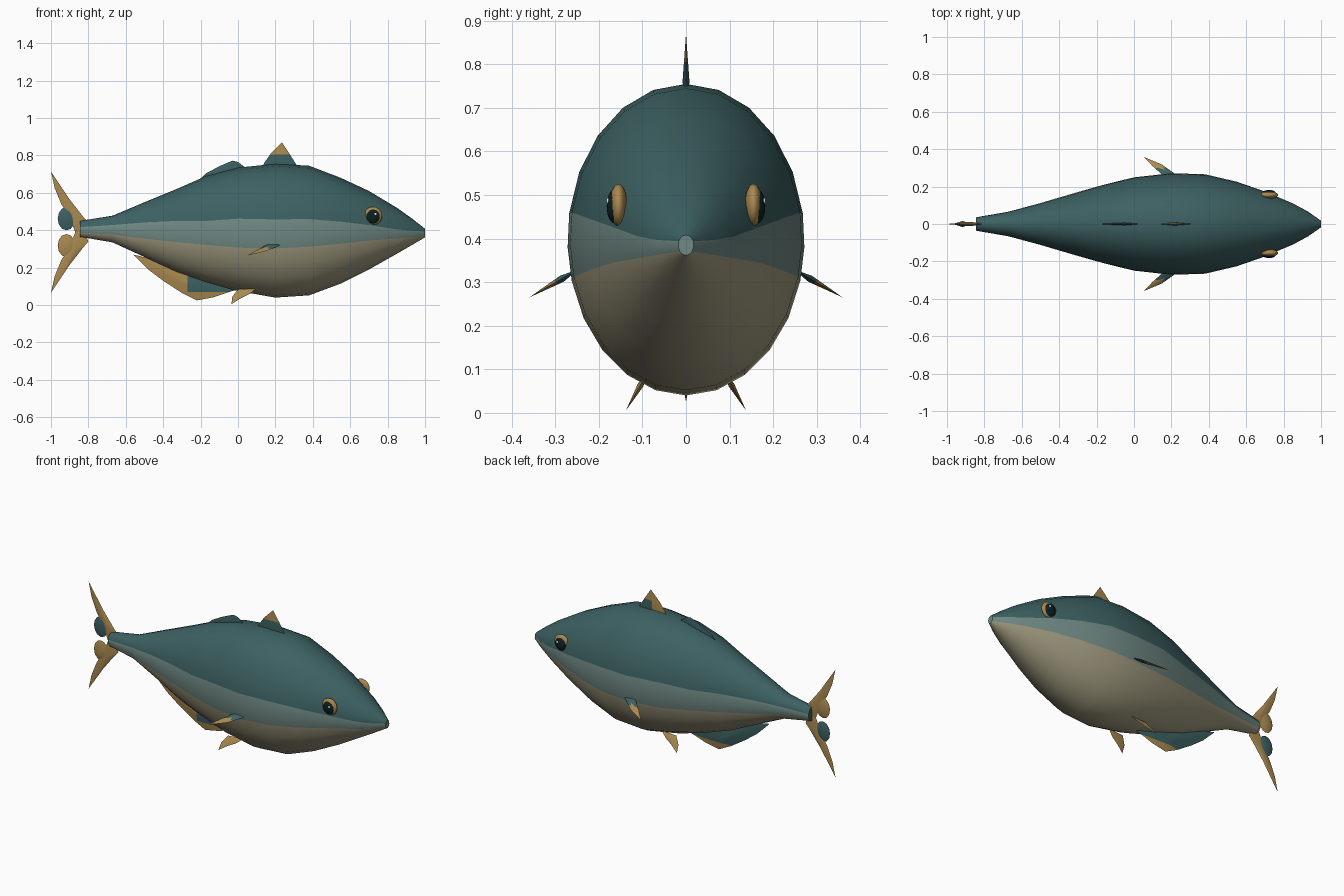
import bpy, bmesh, math
from mathutils import Vector

cube = bpy.data.objects.get("Cube")
if cube:
    bpy.data.objects.remove(cube)


def material(name, rgb):
    m = bpy.data.materials.new(name)
    m.use_nodes = True
    color = (*rgb, 1)
    m.diffuse_color = color
    bsdf = m.node_tree.nodes["Principled BSDF"]
    bsdf.inputs["Base Color"].default_value = color
    bsdf.inputs["Roughness"].default_value = 0.8
    return m


TEAL = material("deep teal", (0.046, 0.118, 0.122))
GREY = material("grey teal", (0.16, 0.25, 0.23))
BELLY = material("pale belly", (0.35, 0.32, 0.21))
GOLD = material("fin gold", (0.40, 0.25, 0.08))
DARK = material("pupil dark", (0.004, 0.014, 0.016))
WHITE = material("eye glint", (0.8, 0.8, 0.75))


def finish(bm, name, mats, sharp=40):
    bmesh.ops.recalc_face_normals(bm, faces=bm.faces)
    mesh = bpy.data.meshes.new(name)
    bm.to_mesh(mesh)
    bm.free()
    for m in mats:
        mesh.materials.append(m)
    ob = bpy.data.objects.new(name, mesh)
    bpy.context.collection.objects.link(ob)
    bpy.context.view_layer.objects.active = ob
    for o in bpy.context.selected_objects:
        o.select_set(False)
    ob.select_set(True)
    bpy.ops.object.shade_smooth_by_angle(angle=math.radians(sharp))
    return ob


# Body: elliptical rings whose vertices follow the colour boundaries
# station: x, top, bottom, half width, upper band edge, lower band edge
STATIONS = [
    (-0.845, 0.45, 0.365, 0.036, 0.417, 0.387),
    (-0.67, 0.478, 0.335, 0.066, 0.428, 0.378),
    (-0.5, 0.55, 0.257, 0.112, 0.442, 0.355),
    (-0.33, 0.62, 0.178, 0.162, 0.450, 0.337),
    (-0.17, 0.69, 0.122, 0.208, 0.450, 0.322),
    (0, 0.735, 0.075, 0.25, 0.462, 0.307),
    (0.2, 0.755, 0.04, 0.272, 0.458, 0.303),
    (0.38, 0.745, 0.052, 0.266, 0.460, 0.312),
    (0.55, 0.68, 0.115, 0.226, 0.446, 0.328),
    (0.7, 0.61, 0.19, 0.174, 0.428, 0.345),
    (0.85, 0.52, 0.275, 0.11, 0.405, 0.356),
    (0.93, 0.463, 0.321, 0.067, 0.397, 0.363),
    (1, 0.408, 0.362, 0.018, 0.394, 0.370),
]


def build_body():
    bm = bmesh.new()
    rings = []
    for x, top, low, w, upper, lower in STATIONS:
        zc, h = (top + low) / 2, (top - low) / 2
        a, b = (math.asin((z - zc) / h) for z in (lower, upper))
        q = math.pi / 2
        side = [-q + (a + q) * i / 5 for i in range(5)]
        side += [a, (a + b) / 2] + [b + (q - b) * i / 5 for i in range(6)]
        pts = [(w * math.cos(t), zc + h * math.sin(t)) for t in side]
        pts += [(-y, z) for y, z in pts[-2:0:-1]]
        rings.append([bm.verts.new((x, y, z)) for y, z in pts])
    n = len(rings[0])
    for r, s in zip(rings, rings[1:]):
        for i in range(n):
            j = (i + 1) % n
            f = bm.faces.new((r[i], r[j], s[j], s[i]))
            k = min(i, n - 1 - i)
            f.material_index = 2 if k < 5 else 1 if k < 7 else 0
    bm.faces.new(rings[0])
    bm.faces.new(rings[-1]).material_index = 1
    finish(bm, "body", [TEAL, GREY, BELLY], 50)


# Fins: flat outline with thin rim and a thicker middle on both sides
def fin(name, outline, centre, thick, place, is_teal, cuts=()):
    bm = bmesh.new()
    mids = [bm.verts.new((*centre, s * thick)) for s in (-1, 1)]
    rim = [bm.verts.new((u, v, 0)) for u, v in outline]
    for i, p in enumerate(rim):
        q = rim[(i + 1) % len(rim)]
        for m in mids:
            bm.faces.new((p, q, m))
    for co, no in cuts:
        bmesh.ops.bisect_plane(bm, geom=bm.verts[:] + bm.edges[:] + bm.faces[:],
                               plane_co=co, plane_no=no)
    for f in bm.faces:
        c = f.calc_center_median()
        f.material_index = 1 if is_teal(c.x, c.y, c.z) else 0
    for v in bm.verts:
        v.co = place(v.co)
    finish(bm, name, [GOLD, TEAL], 60)


def upright(p):
    return Vector((p.x, p.z, p.y))


def build_fins():
    fin("front_dorsal_fin",
        [(0.12, 0.72), (0.14, 0.76), (0.175, 0.81), (0.235, 0.87), (0.275, 0.81),
         (0.325, 0.73), (0.24, 0.70)], (0.22, 0.76), 0.008, upright,
        lambda x, z, y: z < 0.805 and (y < 0 or x > 0.22), [((0, 0.805, 0), (0, 1, 0))])
    fin("rear_dorsal_fin",
        [(-0.23, 0.65), (-0.17, 0.705), (-0.1, 0.742), (-0.03, 0.772), (0, 0.765),
         (0.04, 0.735), (0, 0.69)], (-0.05, 0.73), 0.007, upright, lambda x, z, y: True)
    fin("anal_fin",
        [(-0.56, 0.27), (-0.48, 0.19), (-0.4, 0.13), (-0.3, 0.065), (-0.22, 0.025),
         (-0.13, 0.042), (0, 0.085), (-0.1, 0.15), (-0.3, 0.21)], (-0.24, 0.1), 0.014,
        upright, lambda x, z, y: z > 0.07 and (y > 0 or x > -0.27),
        [((0, 0.07, 0), (0, 1, 0)), ((-0.27, 0, 0), (1, 0, 0))])

    # Tail lobes with a rounded finlet, mirrored about the tail axis
    lobe = [(-0.82, 0.0), (-0.80, 0.05), (-0.83, 0.085), (-0.9, 0.175), (-1, 0.325),
            (-0.98, 0.235), (-0.945, 0.15), (-0.905, 0.09), (-0.87, 0.0)]
    oval = [(-0.917 + 0.047 * math.cos(t * math.pi / 6),
             0.072 + 0.062 * math.sin(t * math.pi / 6)) for t in range(12)]
    for name, s in (("upper", 1), ("lower", -1)):
        def place(p, s=s):
            return Vector((p.x, p.z, 0.39 + s * p.y))
        fin(name + "_tail_lobe", lobe, (-0.875, 0.1), 0.012, place, lambda x, z, y: False)
        fin(name + "_tail_finlet", oval, (-0.917, 0.072), 0.017, place,
            lambda x, z, y, s=s: y * s < 0)

    # Paired fins lean outward; the outline runs along x and along the slope
    for name, s in (("left", 1), ("right", -1)):
        def pectoral(p, s=s):
            return Vector((p.x, s * (0.255 + 0.87 * p.y + 0.5 * p.z),
                           0.325 - 0.5 * p.y + 0.87 * p.z))
        fin(name + "_pectoral_fin",
            [(0.25, -0.01), (0.15, 0.072), (0.05, 0.12), (0.1, 0.062), (0.17, -0.01)],
            (0.165, 0.035), 0.008, pectoral, lambda u, v, w: v < 0.045,
            [((0, 0.05, 0), (0, 1, 0))])

        def pelvic(p, s=s):
            return Vector((p.x, s * (0.095 + 0.5 * p.y + 0.87 * p.z),
                           0.08 - 0.87 * p.y + 0.5 * p.z))
        fin(name + "_pelvic_fin",
            [(0.1, -0.01), (0.06, 0.025), (0.015, 0.05), (-0.035, 0.086),
             (-0.03, 0.04), (0, -0.005)], (0.025, 0.018), 0.007, pelvic,
            lambda u, v, w: False)


# Eyes: gold rim, dark pupil and a small glint
def ellipsoid(name, centre, size, mat):
    bm = bmesh.new()
    bmesh.ops.create_uvsphere(bm, u_segments=20, v_segments=12, radius=1)
    for v in bm.verts:
        v.co = Vector((v.co.x * size[0], v.co.z * size[1], v.co.y * size[2]))
        v.co += Vector(centre)
    finish(bm, name, [mat], 60)


build_body()
build_fins()
for side, s in (("left", 1), ("right", -1)):
    ellipsoid(side + "_eye_rim", (0.722, s * 0.155, 0.477), (0.049, 0.02, 0.049), GOLD)
    ellipsoid(side + "_pupil", (0.722, s * 0.164, 0.474), (0.037, 0.018, 0.039), DARK)
    ellipsoid(side + "_glint", (0.735, s * 0.179, 0.486), (0.007, 0.004, 0.007), WHITE)
